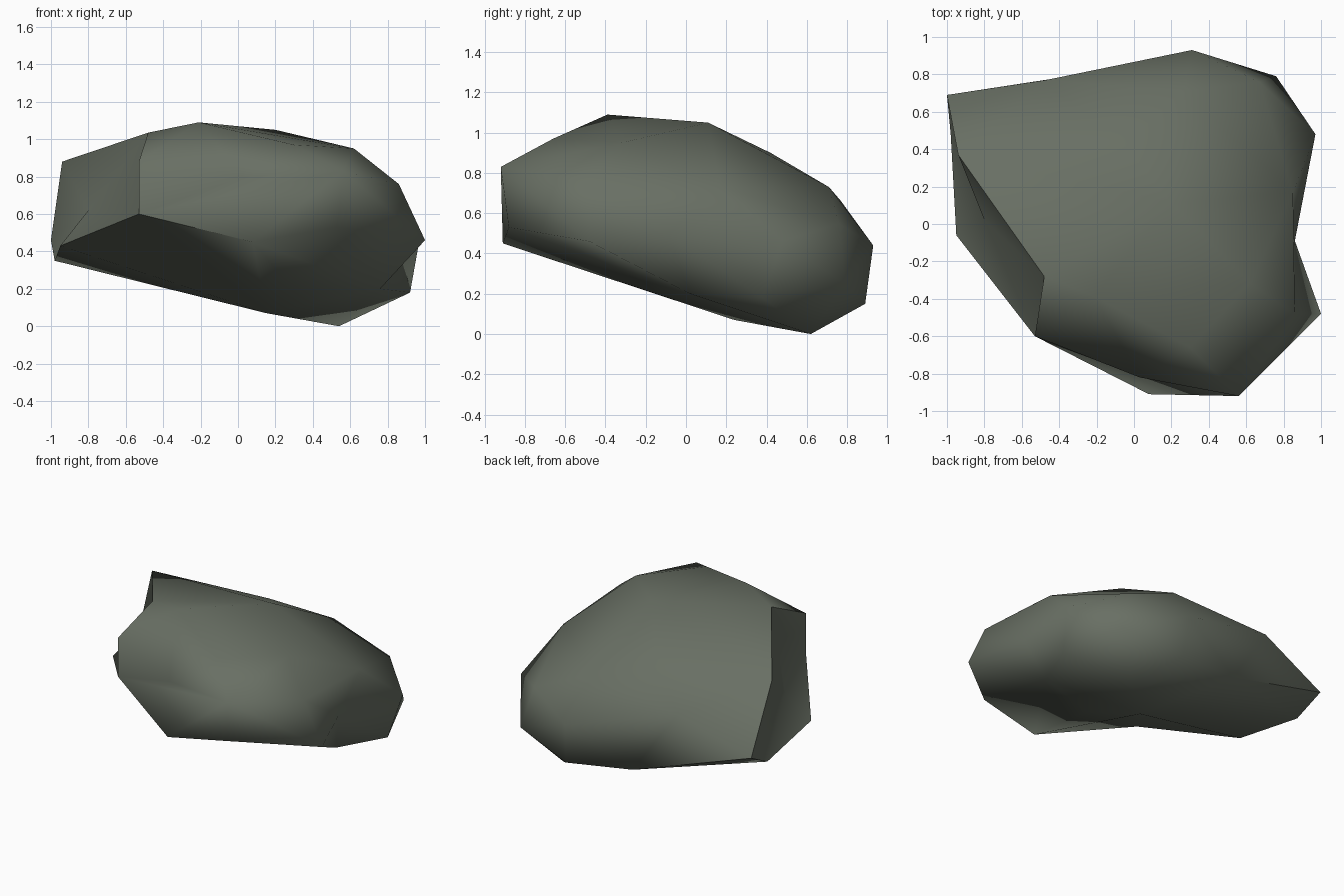
import bpy, bmesh, math
from mathutils import Vector

if "Cube" in bpy.data.objects:
    bpy.data.objects.remove(bpy.data.objects["Cube"])

# Stone colour
stone = bpy.data.materials.new("grey_green_stone")
stone.diffuse_color = (0.14, 0.16, 0.127, 1)
stone.use_nodes = True
stone.node_tree.nodes["Principled BSDF"].inputs["Base Color"].default_value = stone.diffuse_color

# Boulder corners, grouped by region
crown = [(-.21, -.39, 1.09), (.20, .11, 1.05), (.30, -.66, .97),
         (.62, -.32, .95), (-.48, -.28, 1.035), (-.94, .37, .88), (-.05, .42, .90),
         (.85, .17, .73)]
front = [(.56, -.92, .83), (.08, -.91, .45), (.53, -.88, .53), (.03, -.82, .80),
         (-.53, -.60, .88)]
left = [(-.95, -.06, .43), (-1.0, .69, .46), (-.98, .48, .35)]
back = [(-.47, .77, .66), (.26, .71, .73), (.67, .76, .55), (.31, .93, .44),
        (.33, .89, .15), (-.15, .82, .20), (.76, .79, .25)]
right = [(.97, .48, .46), (.92, .38, .18), (1.0, -.48, .46), (.86, -.48, .76)]
base = [(.54, .62, 0), (.15, .24, .07), (.30, -.12, .19)]
# Corners lying in shallow hollows of the stone, with how far to pull each out
hollows = [((-.80, .02, .62), 1.27), ((-.53, -.60, .60), 1.3),
           ((.86, -.09, .50), 1.15), ((.76, .02, .20), 1.15)]

# Wrap a skin over a partly rounded copy, with hollow corners pulled out so they survive
centre = Vector((0, 0, .53))
bm = bmesh.new()
true_place = {}
solid = [(p, 1) for p in crown + front + left + back + right + base]
for p, pull in solid + hollows:
    d = Vector(p) - centre
    d.z *= 1.75
    v = bm.verts.new(d.lerp(d.normalized(), .4) * pull)
    true_place[v] = Vector(p)
bmesh.ops.convex_hull(bm, input=list(bm.verts))
for v, p in true_place.items():
    if v.is_valid:
        v.co = p
bmesh.ops.delete(bm, geom=[v for v in bm.verts if not v.link_faces], context='VERTS')
bmesh.ops.recalc_face_normals(bm, faces=list(bm.faces))

# Boulder
mesh = bpy.data.meshes.new("boulder")
bm.to_mesh(mesh)
bm.free()
boulder = bpy.data.objects.new("boulder", mesh)
bpy.context.collection.objects.link(boulder)
mesh.materials.append(stone)
bpy.context.view_layer.objects.active = boulder
boulder.select_set(True)
bpy.ops.object.shade_smooth_by_angle(angle=math.radians(60))
